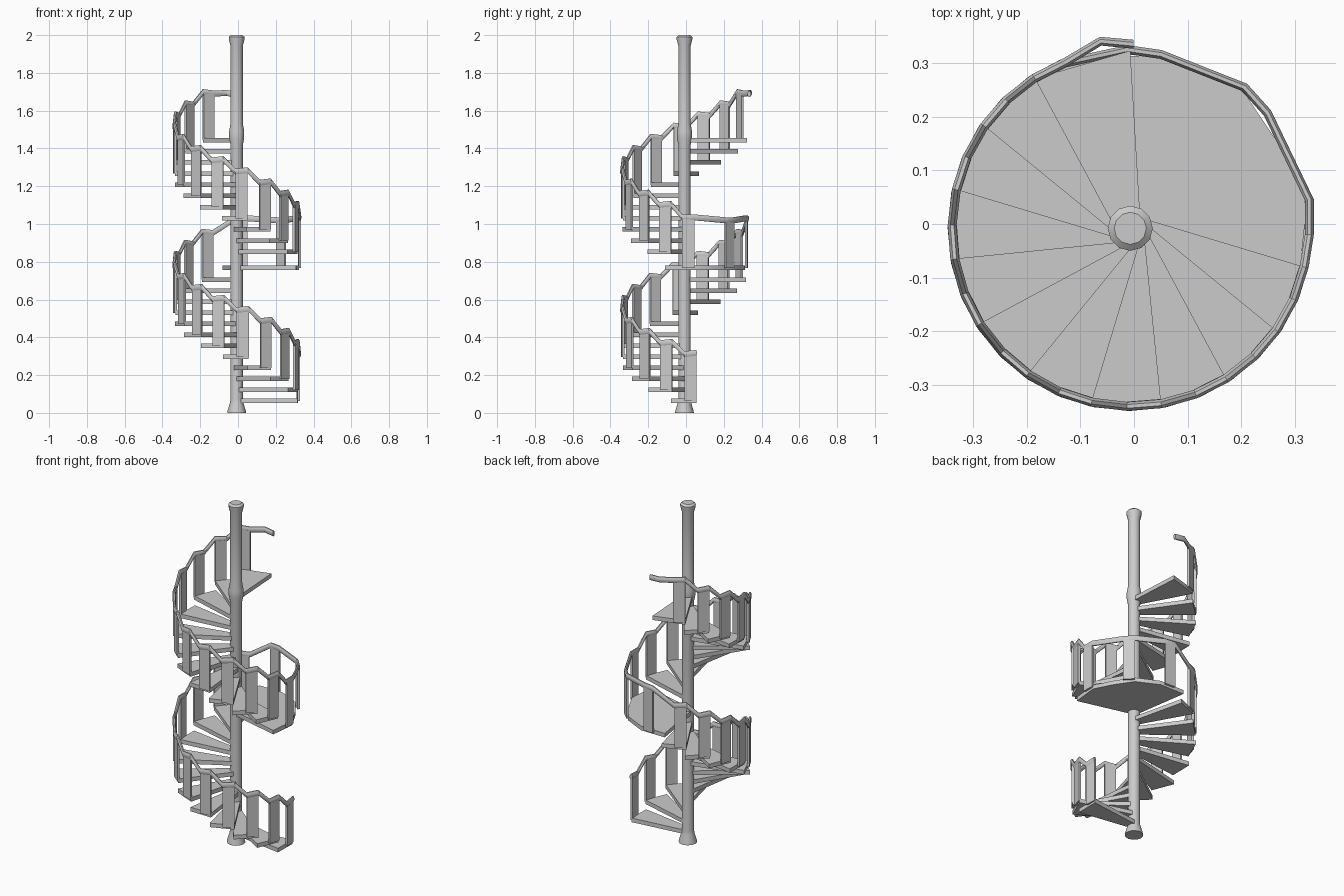
import bpy, bmesh
from math import radians, cos, sin, pi

if "Cube" in bpy.data.objects:
    bpy.data.objects.remove(bpy.data.objects["Cube"])

CX, CY = -0.007, -0.008      # stair axis
STEP, WIDTH = 22.5, 23.5     # degrees per tread, tread width
THICK = 0.024


def polar(a, r, z):
    a = radians(a)
    return (CX + r * cos(a), CY + r * sin(a), z)


def make(name, verts, faces, smooth=35):
    me = bpy.data.meshes.new(name)
    me.from_pydata(verts, [], faces)
    bm = bmesh.new()
    bm.from_mesh(me)
    bmesh.ops.recalc_face_normals(bm, faces=bm.faces)
    bm.to_mesh(me)
    bm.free()
    ob = bpy.data.objects.new(name, me)
    bpy.context.collection.objects.link(ob)
    bpy.ops.object.select_all(action='DESELECT')
    ob.select_set(True)
    bpy.context.view_layer.objects.active = ob
    bpy.ops.object.shade_smooth_by_angle(angle=radians(smooth))
    return ob


def loft(name, rings, closed=True):
    """Join equal-sized rings into a capped tube."""
    n = len(rings[0])
    verts = [v for ring in rings for v in ring]
    faces = [list(range(n)), list(range(len(verts) - n, len(verts)))]
    for i in range(len(rings) - 1):
        for j in range(n):
            k = (j + 1) % n
            faces.append([i * n + j, i * n + k, (i + 1) * n + k, (i + 1) * n + j])
    return make(name, verts, faces)


def slab(name, corners, z, thick):
    """Flat plate from (x, y) corners."""
    loft(name, [[(x, y, z + s * thick / 2) for x, y in corners] for s in (-1, 1)])


def tread(name, a0, a1, z, outer=None):
    """Wedge from angle a0 down to a1, widened at the pole."""
    outer = outer or [(a0, 0.331), (a1, 0.331)]
    pts = [polar(a, r, 0)[:2] for a, r in outer]
    inner = [polar(a1 - 60, 0.022, 0)[:2], polar(a0 + 75, 0.025, 0)[:2]]
    slab(name, pts + inner, z, THICK)


def baluster(name, a, z0, z1, r=0.33):
    """Flat upright plate, 11 degrees wide, ending at angle a."""
    foot = [polar(b, q, 0)[:2] for b, q in
            ((a, r + 0.006), (a - 11, r + 0.006), (a - 11, r - 0.007), (a, r - 0.007))]
    slab(name, foot, (z0 + z1) / 2, z1 - z0)


# centre pole with flared foot and head
profile = [(0.050, 0), (0.048, 0.012), (0.035, 0.055), (0.033, 0.07), (0.033, 1.42),
           (0.040, 1.455), (0.040, 1.49), (0.033, 1.53), (0.033, 1.945),
           (0.041, 1.975), (0.042, 1.99), (0.030, 2.0)]
loft("centre_pole", [[polar(360 * i / 12, r, z) for i in range(12)] for r, z in profile])

rail = []


def flight(name, first, count, z_top, rise):
    """Treads from bottom to top; first is the ccw edge angle of the top tread."""
    for k in reversed(range(count)):
        a, z = first + STEP * k, z_top - rise * k
        last = name == "upper" and k == 0
        tread(f"{name}_tread_{count - k}", a, 90 if last else a - WIDTH, z)
        baluster(f"{name}_baluster_{count - k}", a, z, z + 0.245)
        rail.append((a, 0.332, z + 0.254))
        rail.append((a - 11, 0.332, z + 0.247))


# lower flight
flight("lower", 123.5, 12, 0.705, 0.0583)

# landing, about a third of a turn
tread("landing", 103, -18, 0.768,
      [(103, 0.33), (76, 0.33), (51, 0.332), (30, 0.318), (9, 0.334), (-18, 0.33)])
for i, (a, r, z) in enumerate([(91, 0.333, 1.03), (51, 0.338, 1.02), (9, 0.338, 1.035)]):
    baluster(f"landing_baluster_{i + 1}", a, 0.768, z, r - 0.002)
    rail += [(a, r, z), (a - 11, r - 0.004, z)]

# upper flight
flight("upper", 122.5, 11, 1.444, 0.0591)
rail += [(99, 0.353, 1.693), (89, 0.343, 1.688)]

# continuous handrail following the steps
loft("handrail", [[polar(a, r + 0.009 * cos(t), z + 0.017 * sin(t))
                   for t in (2 * pi * (i + 0.5) / 8 for i in range(8))] for a, r, z in rail])
